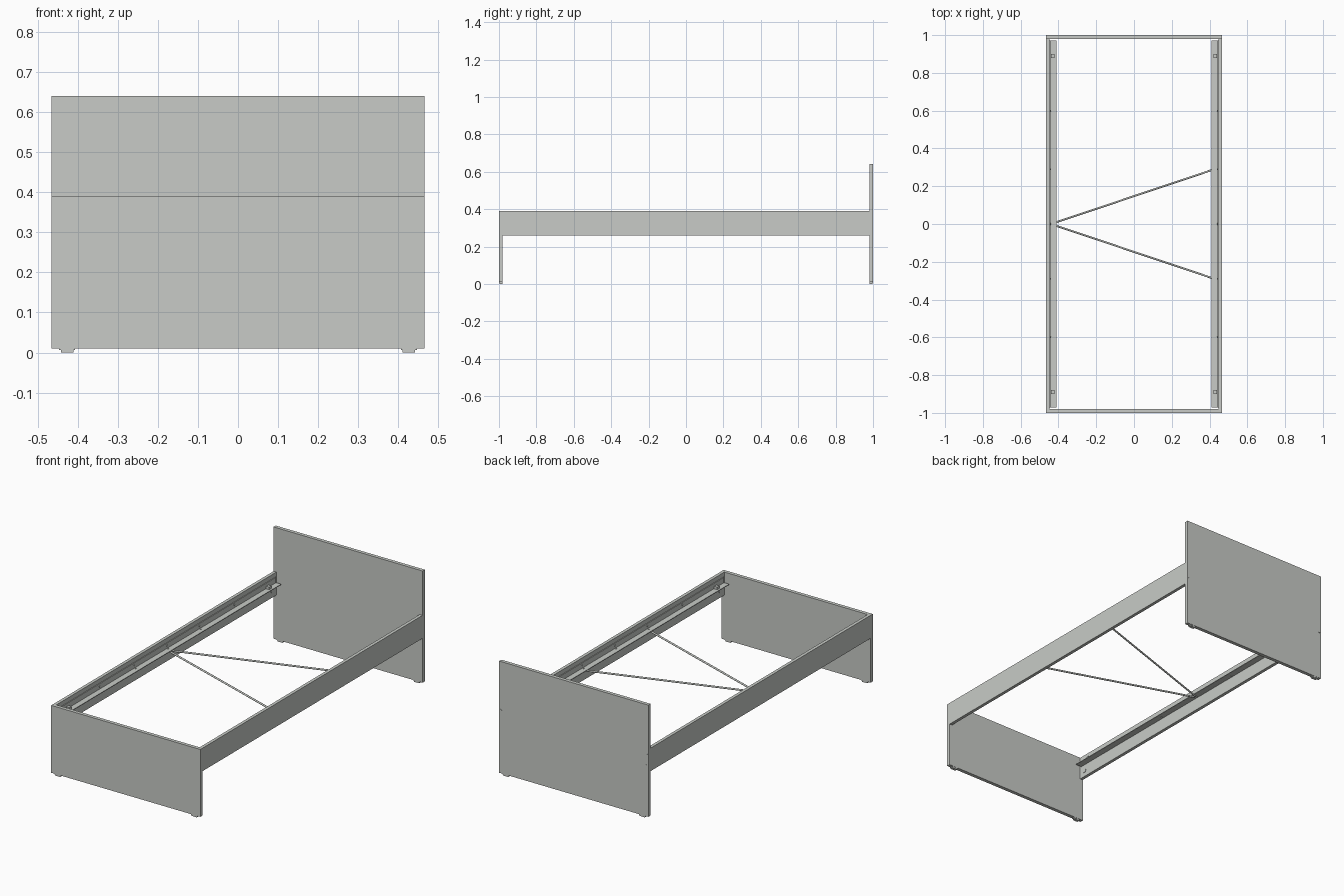
import bpy
import math
from mathutils import Vector

cube = bpy.data.objects.get("Cube")
if cube:
    bpy.data.objects.remove(cube, do_unlink=True)


def material(name, rgb):
    mat = bpy.data.materials.new(name)
    mat.use_nodes = True
    color = (*rgb, 1.0)
    mat.diffuse_color = color
    mat.node_tree.nodes["Principled BSDF"].inputs["Base Color"].default_value = color
    return mat


grey = material("light grey", (0.58, 0.60, 0.57))


def finish(name):
    obj = bpy.context.object
    obj.name = name
    obj.data.materials.append(grey)
    return obj


def box(name, low, high):
    """Box between two opposite corners."""
    low, high = Vector(low), Vector(high)
    bpy.ops.mesh.primitive_cube_add(size=1, location=(low + high) / 2)
    obj = finish(name)
    obj.scale = [abs(s) for s in high - low]
    bpy.ops.object.transform_apply(location=False, rotation=False, scale=True)
    return obj


def rod(name, start, end, radius, sides=16):
    """Round bar between two points."""
    start, end = Vector(start), Vector(end)
    axis = end - start
    bpy.ops.mesh.primitive_cylinder_add(
        vertices=sides, radius=radius, depth=axis.length,
        location=(start + end) / 2, rotation=axis.to_track_quat("Z", "Y").to_euler())
    obj = finish(name)
    bpy.ops.object.shade_smooth_by_angle(angle=math.radians(40))
    return obj


HALF = 0.465      # half width of the frame
THICK = 0.02      # board thickness
INNER = HALF - THICK + 0.002
RAIL_LOW, RAIL_TOP = 0.26, 0.39
LEDGE = 0.335     # top of the slat ledge
END = 1 - THICK

# End boards
box("headboard", (-HALF, END, 0.01), (HALF, 1, 0.64))
box("footboard", (-HALF, -1, 0.01), (HALF, -END, RAIL_TOP))

for side, word in ((1, "left"), (-1, "right")):
    # Side rail and the angle profile that carries the slats
    box(word + "_side_rail", (side * INNER, -END, RAIL_LOW), (side * HALF, END, RAIL_TOP))
    box(word + "_ledge", (side * 0.411, -0.972, LEDGE - 0.004), (side * INNER, 0.972, LEDGE))
    box(word + "_ledge_flange", (side * (INNER - 0.004), -0.972, LEDGE),
        (side * INNER, 0.972, LEDGE + 0.03))

    # Screws along the flange and pins in the ledge
    for y in (-0.6, -0.29, 0, 0.29, 0.6):
        rod(word + "_flange_screw", (side * (INNER - 0.007), y, LEDGE + 0.016),
            (side * INNER, y, LEDGE + 0.016), 0.005, 10)
    for y in (-0.29, 0, 0.29):
        rod(word + "_ledge_pin", (side * 0.436, y, LEDGE - 0.008),
            (side * 0.436, y, LEDGE + 0.003), 0.005, 10)

    for end, place in ((1, "head"), (-1, "foot")):
        tag = word + "_" + place
        # Slat stop standing on the ledge
        box(tag + "_slat_stop", (side * 0.422, end * 0.88, LEDGE),
            (side * 0.44, end * 0.9, LEDGE + 0.015))
        # Cam fitting on the inner face of the rail
        rod(tag + "_cam", (side * (INNER - 0.002), end * 0.945, 0.295),
            (side * INNER, end * 0.945, 0.295), 0.012)
        # Stepped floor glide
        y = end * (1 - THICK / 2)
        box(tag + "_glide_plate", (side * 0.406, y - 0.009, 0.006), (side * 0.446, y + 0.009, 0.01))
        box(tag + "_glide_pad", (side * 0.41, y - 0.008, 0), (side * 0.442, y + 0.008, 0.006))

    # Bolt heads on the back of the headboard
    for z in (0.295, 0.365):
        rod(word + "_bolt", (side * 0.454, 0.99, z), (side * 0.454, 1.001, z), 0.006)

# Diagonal braces spreading from the right ledge to the left one
for end, place in ((1, "head"), (-1, "foot")):
    rod(place + "_brace", (-0.425, end * 0.005, LEDGE - 0.009),
        (0.425, end * 0.29, LEDGE - 0.009), 0.005, 12)
